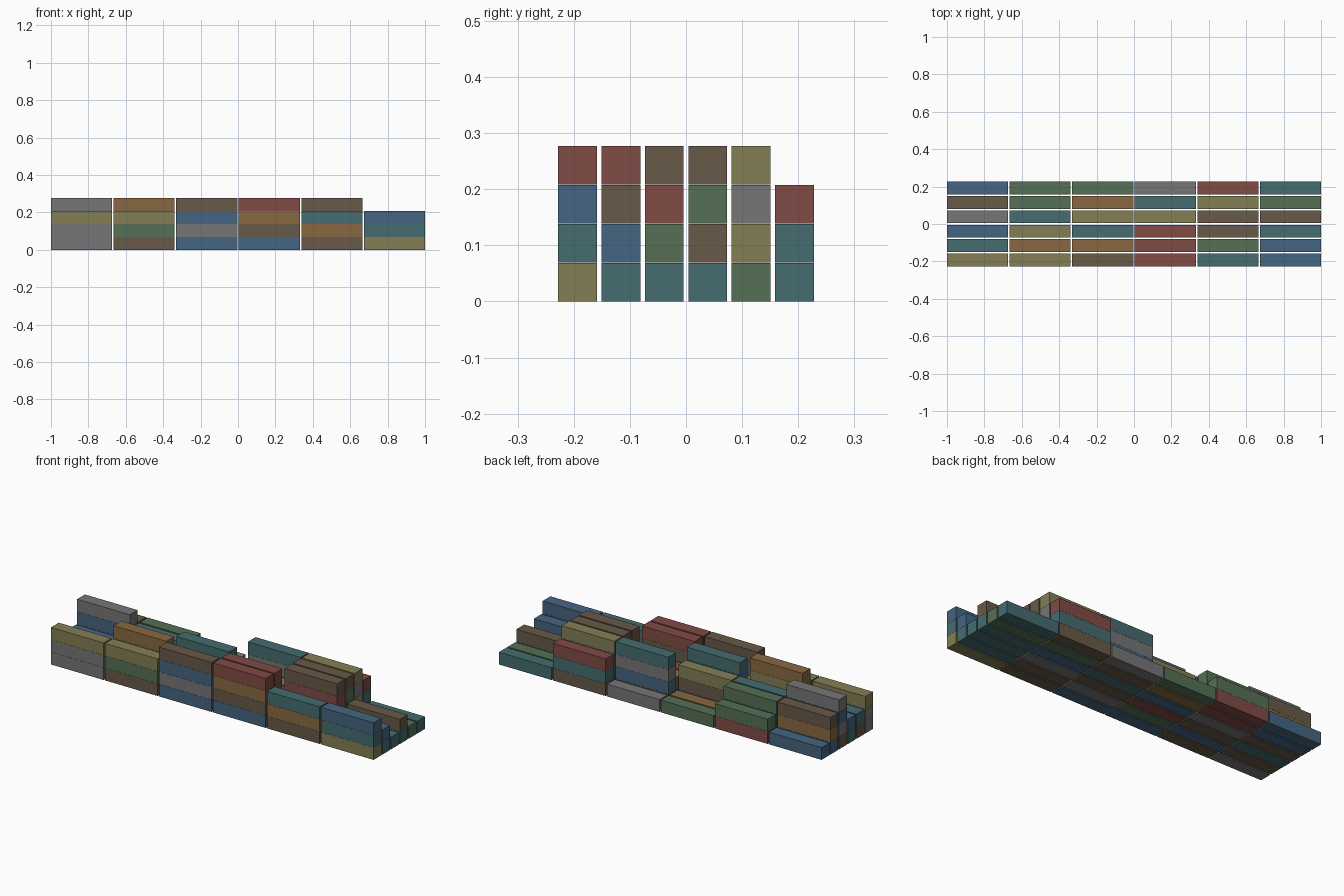
import bpy, bmesh
from mathutils import Matrix, Vector

if "Cube" in bpy.data.objects:
    bpy.data.objects.remove(bpy.data.objects["Cube"])

# Cargo container yard: 6 x 6 stacks of plain boxes
L, W, H = 0.327, 0.069, 0.0688
PX, PY, PZ = 0.3346, 0.0773, 0.0694

PAINT = {
    'b': ("blue", (0.06, 0.13, 0.22, 1)),
    't': ("teal", (0.06, 0.15, 0.16, 1)),
    'g': ("green", (0.09, 0.16, 0.09, 1)),
    'o': ("olive", (0.23, 0.21, 0.09, 1)),
    'r': ("red", (0.22, 0.07, 0.06, 1)),
    'n': ("brown", (0.14, 0.10, 0.065, 1)),
    'a': ("orange", (0.25, 0.14, 0.055, 1)),
    'y': ("grey", (0.18, 0.18, 0.18, 1)),
}

# One string per row (front to back); each word is a stack, bottom to top
ROWS = [
    "yyo ngo bybn bnar nat otb",
    "nt bgoa ga ytnr ng tb",
    "tb no rgbt nr ygrn t",
    "nyby ybt bno to btgn tn",
    "ban rbg a nbyt goyo g",
    "b rg g y ntr t",
]

mesh_for = {}
for key, (name, colour) in PAINT.items():
    mat = bpy.data.materials.new(name + "_paint")
    mat.diffuse_color = colour
    mat.use_nodes = True
    mat.node_tree.nodes["Principled BSDF"].inputs["Base Color"].default_value = mat.diffuse_color
    me = bpy.data.meshes.new(name + "_container")
    bm = bmesh.new()
    bmesh.ops.create_cube(bm, size=1, matrix=Matrix.Diagonal(Vector((L, W, H, 1))))
    bm.to_mesh(me)
    bm.free()
    me.materials.append(mat)
    mesh_for[key] = me

# Place every stack
for row, line in enumerate(ROWS):
    for col, stack in enumerate(line.split()):
        for level, key in enumerate(stack):
            ob = bpy.data.objects.new(f"container_{row}_{col}_{level}", mesh_for[key])
            ob.location = ((col - 2.5) * PX, (row - 2.5) * PY, H / 2 + level * PZ)
            bpy.context.collection.objects.link(ob)
